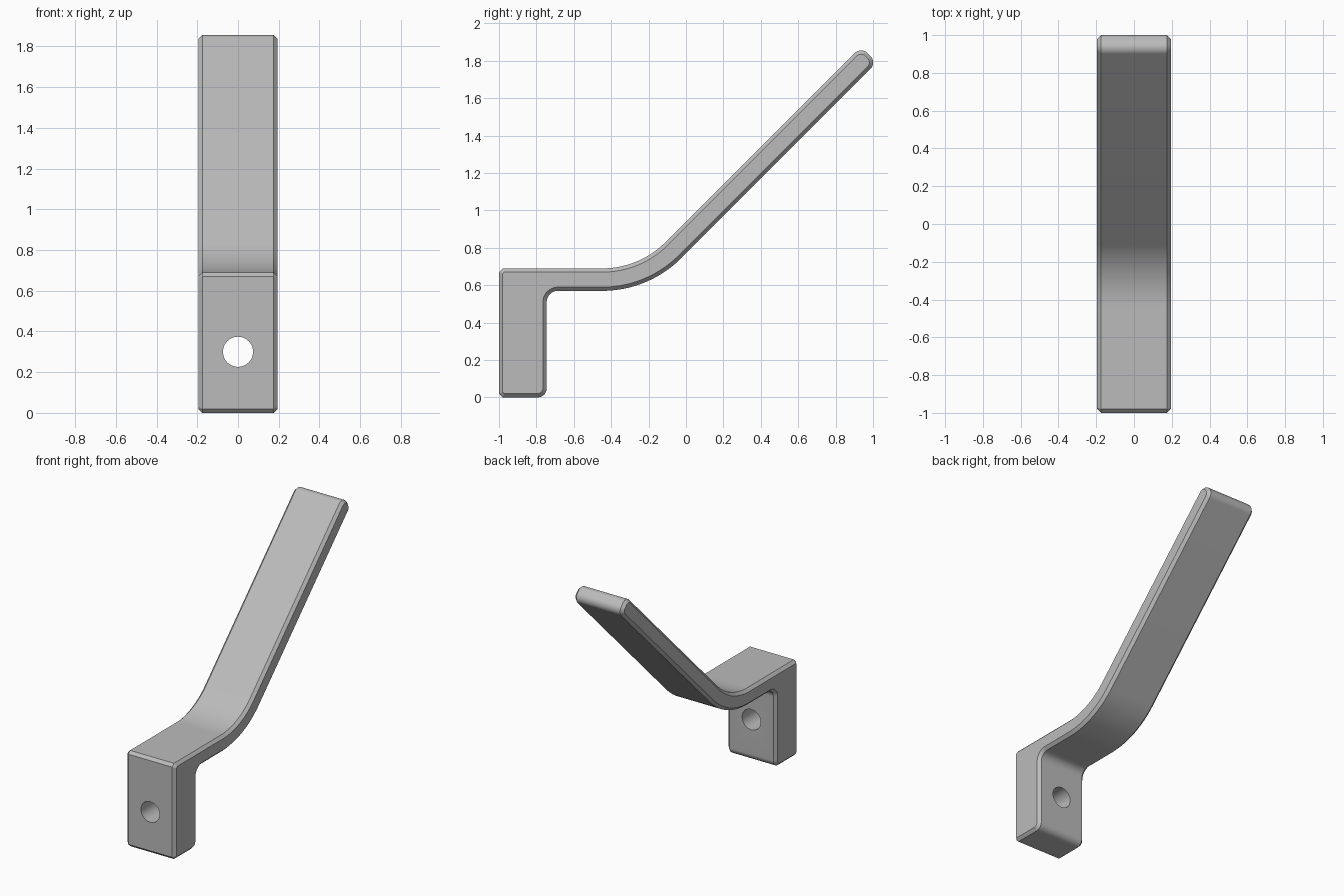
import bpy, bmesh, math
from mathutils import Vector

cube = bpy.data.objects.get("Cube")
if cube:
    bpy.data.objects.remove(cube, do_unlink=True)

HALF_WIDTH = 0.195
CHAMFER = 0.02

grey = bpy.data.materials.new("light grey")
grey.use_nodes = True
grey.diffuse_color = (0.5, 0.5, 0.5, 1)
grey.node_tree.nodes["Principled BSDF"].inputs["Base Color"].default_value = (0.5, 0.5, 0.5, 1)


def rounded_profile(corners):
    """Each corner is y, z, fillet radius, segments; one segment makes a chamfer."""
    points = []
    for i, (y, z, radius, steps) in enumerate(corners):
        p = Vector((y, z))
        a = (Vector(corners[i - 1][:2]) - p).normalized()
        b = (Vector(corners[(i + 1) % len(corners)][:2]) - p).normalized()
        half = a.angle(b) / 2
        reach = radius / math.tan(half)
        centre = p + (a + b).normalized() * radius / math.sin(half)
        start, end = p + a * reach - centre, p + b * reach - centre
        sweep = math.pi - 2 * half
        for k in range(steps + 1):
            t = k / steps
            arc = start * math.sin((1 - t) * sweep) + end * math.sin(t * sweep)
            points.append(centre + arc / math.sin(sweep) if sweep != 0 else p)
    return points


# Side outline: mounting block, shelf, bend and sloping arm
outline = rounded_profile([
    (-1, 0, CHAMFER, 1),
    (-0.745, 0, 0.05, 10),
    (-0.745, 0.57, 0.06, 10),
    (-0.20, 0.57, 0.60, 20),
    (1.021, 1.791, 0.05, 12),
    (0.936, 1.876, 0.05, 12),
    (-0.25, 0.69, 0.48, 20),
    (-1, 0.69, CHAMFER, 1),
])

# Extrude the outline and chamfer both side rims
bm = bmesh.new()
side = bm.faces.new([bm.verts.new((-HALF_WIDTH, p.x, p.y)) for p in outline])
extruded = bmesh.ops.extrude_face_region(bm, geom=[side], use_keep_orig=True)
bmesh.ops.translate(bm, vec=(2 * HALF_WIDTH, 0, 0),
                    verts=[g for g in extruded["geom"] if isinstance(g, bmesh.types.BMVert)])
bmesh.ops.recalc_face_normals(bm, faces=bm.faces)
rims = [e for e in bm.edges if abs(e.verts[0].co.x - e.verts[1].co.x) < 0.001]
bmesh.ops.bevel(bm, geom=rims, offset=CHAMFER, offset_type='OFFSET',
                segments=1, profile=0.5, affect='EDGES')
mesh = bpy.data.meshes.new("bracket_hook")
bm.to_mesh(mesh)
bm.free()
mesh.materials.append(grey)
hook = bpy.data.objects.new("bracket_hook", mesh)
bpy.context.collection.objects.link(hook)

# Screw hole through the mounting block
bpy.ops.mesh.primitive_cylinder_add(vertices=48, radius=0.074, depth=0.5,
                                    location=(0, -0.87, 0.30), rotation=(math.pi / 2, 0, 0))
cutter = bpy.context.object
cutter.name = "hole_cutter"
cutter.hide_render = True
cutter.data.materials.append(grey)
cut = hook.modifiers.new("screw_hole", 'BOOLEAN')
cut.operation = 'DIFFERENCE'
cut.solver = 'EXACT'
cut.object = cutter

bpy.ops.object.select_all(action='DESELECT')
hook.select_set(True)
bpy.context.view_layer.objects.active = hook
bpy.ops.object.modifier_apply(modifier=cut.name)
bpy.data.objects.remove(cutter, do_unlink=True)
bpy.ops.object.shade_smooth_by_angle(angle=math.radians(30))
